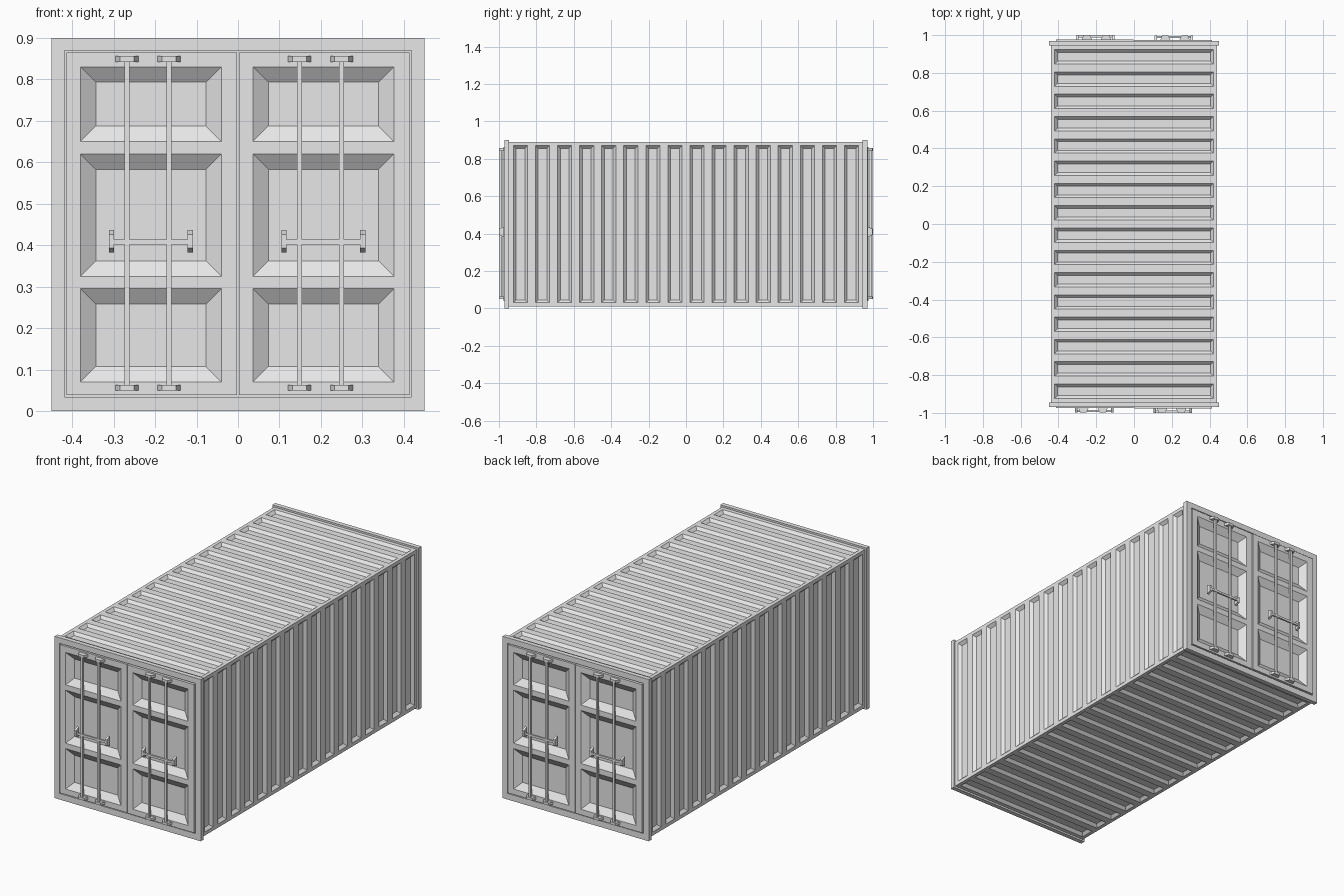
import bpy, bmesh
from math import pi
from mathutils import Matrix, Vector

cube = bpy.data.objects.get("Cube")
if cube:
    bpy.data.objects.remove(cube)

grey = bpy.data.materials.new("container grey")
grey.use_nodes = True
GREY = (0.8, 0.8, 0.8, 1)
grey.diffuse_color = GREY
grey.node_tree.nodes["Principled BSDF"].inputs["Base Color"].default_value = GREY


def finish(bm, name, matrix):
    mesh = bpy.data.meshes.new(name)
    bm.to_mesh(mesh)
    bm.free()
    mesh.materials.append(grey)
    obj = bpy.data.objects.new(name, mesh)
    obj.matrix_world = matrix
    bpy.context.collection.objects.link(obj)
    return obj


def pressed_panel(name, us, vs, depth, slope, skirt, matrix):
    """Sheet facing +z; cells odd in both directions become sloped recesses."""
    bm = bmesh.new()

    def rect(u0, u1, v0, v1, z):
        return [bm.verts.new(p) for p in ((u0, v0, z), (u1, v0, z), (u1, v1, z), (u0, v1, z))]

    for i, (u0, u1) in enumerate(zip(us, us[1:])):
        for j, (v0, v1) in enumerate(zip(vs, vs[1:])):
            rim = rect(u0, u1, v0, v1, 0)
            if i % 2 and j % 2:
                floor = rect(u0 + slope, u1 - slope, v0 + slope, v1 - slope, -depth)
                bm.faces.new(floor)
                for k in range(4):
                    n = (k + 1) % 4
                    bm.faces.new((rim[k], rim[n], floor[n], floor[k]))
            else:
                bm.faces.new(rim)
    bmesh.ops.remove_doubles(bm, verts=bm.verts, dist=1e-5)
    if skirt:
        edges = [e for e in bm.edges if e.is_boundary]
        out = bmesh.ops.extrude_edge_only(bm, edges=edges)["geom"]
        bmesh.ops.translate(bm, vec=(0, 0, -skirt),
                            verts=[g for g in out if isinstance(g, bmesh.types.BMVert)])
        bmesh.ops.recalc_face_normals(bm, faces=bm.faces)
    return finish(bm, name, matrix)


def block(name, x, y, z, matrix, taper=(1, 1)):
    """Box from x, y, z ranges; the outer (-y) face is scaled by taper in x and z."""
    bm = bmesh.new()
    bmesh.ops.create_cube(bm, size=1)
    mid = Vector([(a + b) / 2 for a, b in (x, y, z)])
    size = Vector([b - a for a, b in (x, y, z)])
    for v in bm.verts:
        if v.co.y < 0:
            v.co.x *= taper[0]
            v.co.z *= taper[1]
        v.co = v.co * size + mid
    return finish(bm, name, matrix)


def end_frame(name, outer, inner, y0, y1, matrix):
    """Square ring; inner and outer are (half width, bottom, top)."""
    bm = bmesh.new()
    loops = [[bm.verts.new(p) for p in ((-w, y0, b), (w, y0, b), (w, y0, t), (-w, y0, t))]
             for w, b, t in (outer, inner)]
    faces = []
    for k in range(4):
        n = (k + 1) % 4
        faces.append(bm.faces.new((loops[0][k], loops[0][n], loops[1][n], loops[1][k])))
    out = bmesh.ops.extrude_face_region(bm, geom=faces, use_keep_orig=True)["geom"]
    bmesh.ops.translate(bm, vec=(0, y1 - y0, 0),
                        verts=[g for g in out if isinstance(g, bmesh.types.BMVert)])
    bmesh.ops.recalc_face_normals(bm, faces=bm.faces)
    return finish(bm, name, matrix)


# Four identical corrugated walls around the long axis
RIBS, PITCH, RIB = 16, 0.118, 0.038
wall_vs = [-0.95]
for i in range(RIBS):
    middle = (i - (RIBS - 1) / 2) * PITCH
    wall_vs += [middle - RIB, middle + RIB]
wall_vs.append(0.95)
for i, side in enumerate(("roof", "left_wall", "floor", "right_wall")):
    place = (Matrix.Translation((0, 0, 0.45)) @ Matrix.Rotation(i * pi / 2, 4, "Y")
             @ Matrix.Translation((0, 0, 0.44)))
    pressed_panel(side, [-0.44, -0.42, 0.42, 0.44], wall_vs, 0.015, 0.015, 0, place)

# Both ends carry the same frame, doors and locking gear
for end, turn in (("front", 0), ("back", pi)):
    spin = Matrix.Rotation(turn, 4, "Z")
    end_frame(end + "_frame", (0.45, 0, 0.9), (0.418, 0.034, 0.869), -0.97, -0.945, spin)
    block(end + "_bulkhead", (-0.43, 0.43), (-0.946, -0.94), (0.02, 0.88), spin)

    for side, shift, ajar in (("right", 0, 0), ("left", 0.416, -0.003)):
        name = f"{end}_{side}_"
        move = spin @ Matrix.Translation((shift, ajar, 0))
        face = move @ Matrix.Translation((0, -0.973, 0)) @ Matrix.Rotation(pi / 2, 4, "X")
        pressed_panel(name + "door", [-0.414, -0.38, -0.04, -0.002],
                      [0.039, 0.07, 0.295, 0.325, 0.62, 0.65, 0.83, 0.864],
                      0.026, 0.037, 0.029, face)

        # Locking rods with a keeper at each end
        for n, x in enumerate((-0.268, -0.166)):
            block(f"{name}rod_{n}", (x - 0.006, x + 0.006), (-0.993, -0.981), (0.05, 0.852), move)
            for level, z in (("bottom", 0.056), ("top", 0.849)):
                block(f"{name}{level}_keeper_{n}", (x - 0.028, x + 0.028), (-0.997, -0.972),
                      (z - 0.007, z + 0.007), move, (0.6, 1))

        # Handle bar between two brackets
        block(name + "handle", (-0.305, -0.115), (-0.995, -0.985), (0.402, 0.414), move)
        for n, x in enumerate((-0.305, -0.115)):
            block(f"{name}handle_bracket_{n}", (x - 0.0065, x + 0.0065), (-0.997, -0.972),
                  (0.382, 0.436), move, (1, 0.6))
